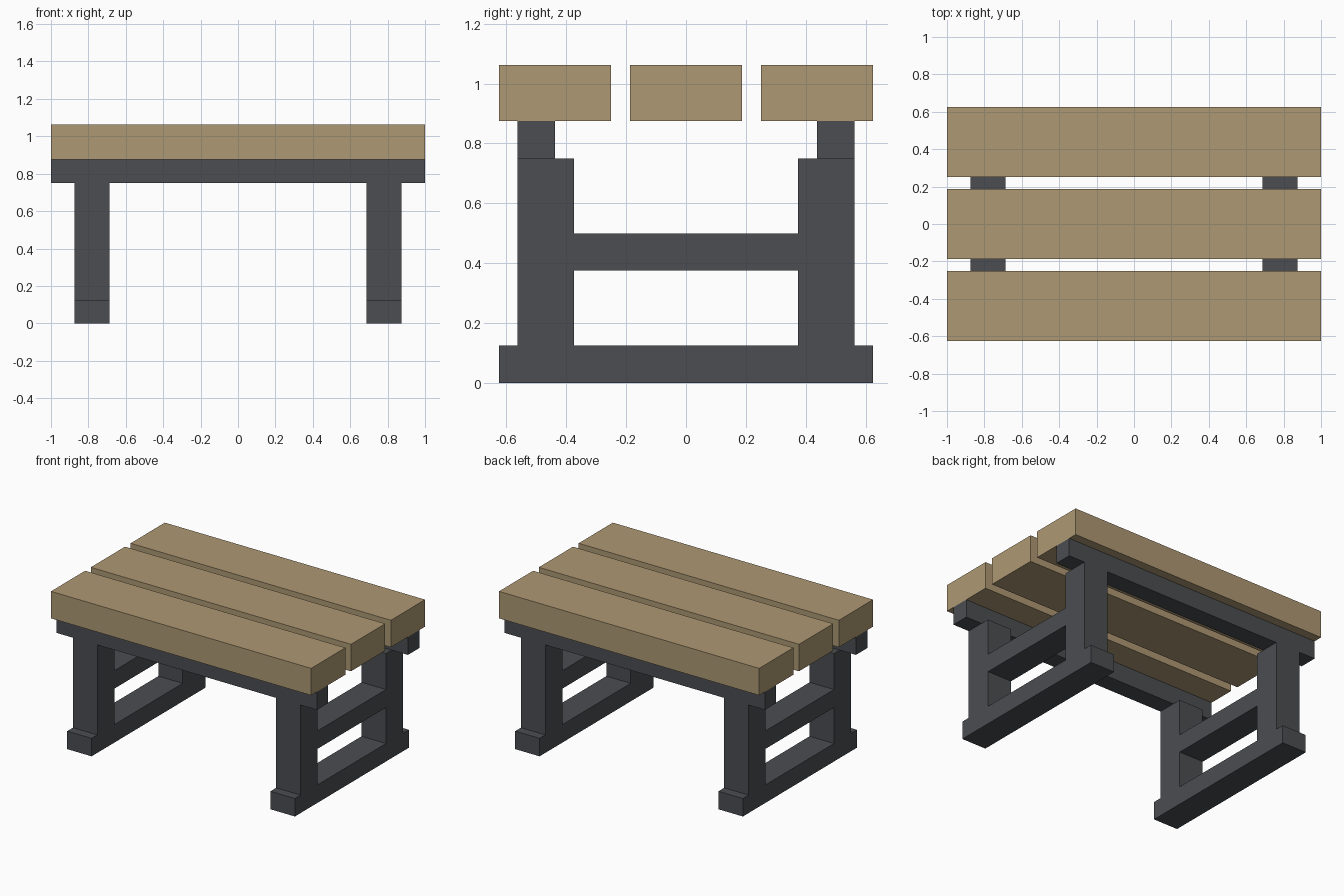
import bpy

cube = bpy.data.objects.get("Cube")
if cube:
    bpy.data.objects.remove(cube, do_unlink=True)


def make_material(name, color):
    mat = bpy.data.materials.new(name)
    mat.use_nodes = True
    mat.diffuse_color = color
    bsdf = next(n for n in mat.node_tree.nodes if n.type == "BSDF_PRINCIPLED")
    bsdf.inputs["Base Color"].default_value = color
    return mat


wood = make_material("tan wood", (0.423, 0.314, 0.171, 1))
metal = make_material("dark grey metal", (0.069, 0.075, 0.083, 1))


def box(name, center, size, mat):
    """Box with its scale baked into the mesh."""
    bpy.ops.mesh.primitive_cube_add(size=1, location=center)
    obj = bpy.context.object
    obj.name = obj.data.name = name
    for v in obj.data.vertices:
        v.co = [c * s for c, s in zip(v.co, size)]
    obj.data.materials.append(mat)
    return obj


U = 1 / 16          # base module
FRAME_X = 12.5 * U  # centre of each end frame
FRAME_W = 3 * U     # thickness of each end frame

# Three seat planks
for name, y in (("front", -7 * U), ("middle", 0), ("back", 7 * U)):
    box(f"{name}_plank", (0, y, 15.5 * U), (2, 6 * U, 3 * U), wood)

# Two long rails carrying the planks
for name, side in (("front", -1), ("back", 1)):
    box(f"{name}_rail", (0, side * 8 * U, 13 * U), (2, 2 * U, 2 * U), metal)

# End frames: foot, two legs and a crossbar each
for end, sx in (("right", -1), ("left", 1)):
    x = sx * FRAME_X
    box(f"{end}_foot", (x, 0, U), (FRAME_W, 20 * U, 2 * U), metal)
    box(f"{end}_crossbar", (x, 0, 7 * U), (FRAME_W, 12 * U, 2 * U), metal)
    for name, sy in (("front", -1), ("back", 1)):
        box(f"{name}_{end}_leg", (x, sy * 7.5 * U, 7 * U),
            (FRAME_W, 3 * U, 10 * U), metal)
